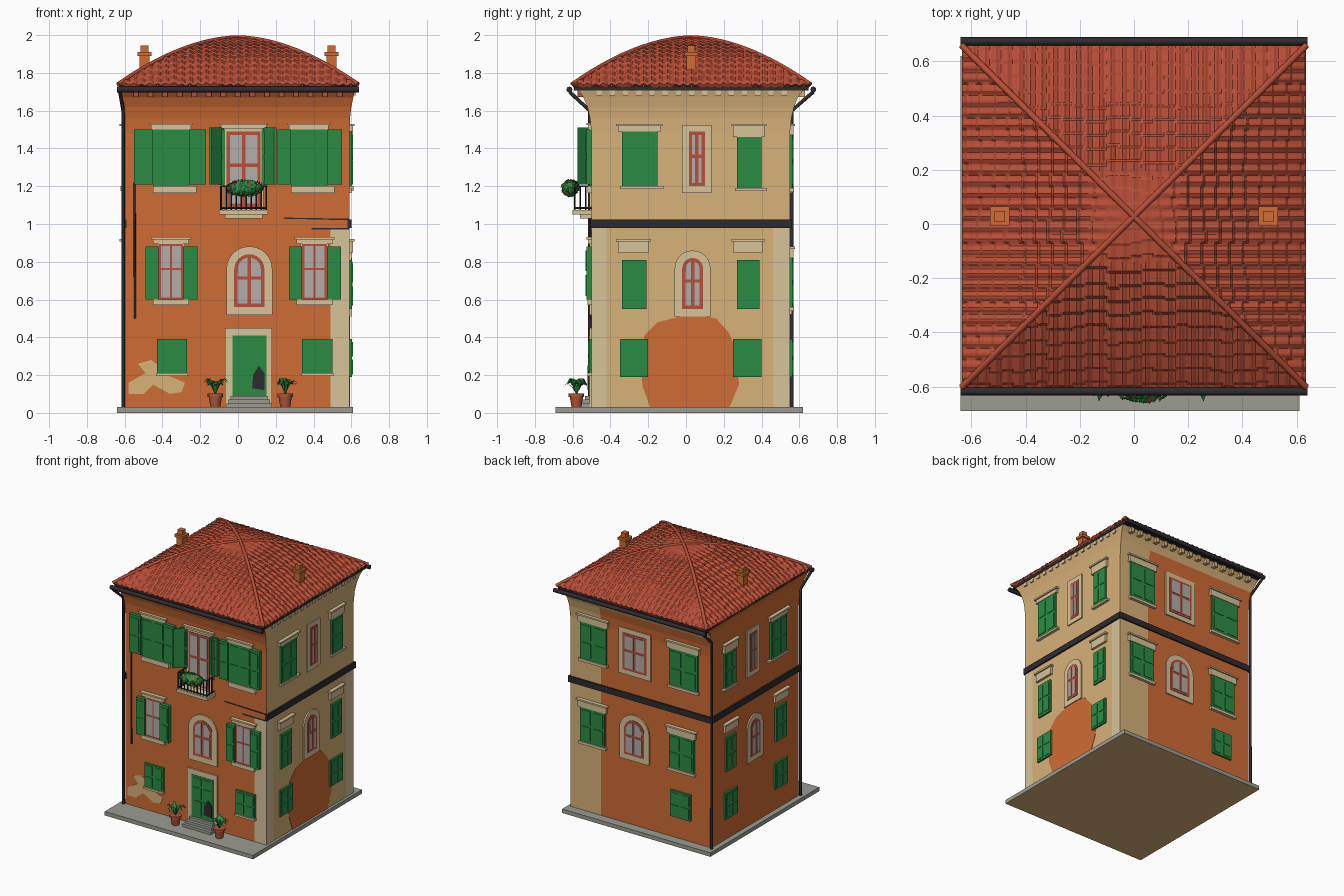
import bpy, bmesh, math, random
from mathutils import Vector

if "Cube" in bpy.data.objects:
    bpy.data.objects.remove(bpy.data.objects["Cube"])
random.seed(4)

def mat(name, hexa):
    m = bpy.data.materials.new(name)
    c = [int(hexa[i:i + 2], 16) / 255 for i in (0, 2, 4)]
    m.diffuse_color = [v / 12.92 if v < .04 else ((v + .055) / 1.055) ** 2.4 for v in c] + [1]
    m.use_nodes = True
    m.node_tree.nodes["Principled BSDF"].inputs["Base Color"].default_value = m.diffuse_color
    return m

ORANGE, BEIGE, CREAM = mat("orange plaster", "CF6C33"), mat("beige plaster", "D8B279"), mat("cream stone", "D9C49A")
ROOF, GREEN, DARK = mat("roof tile red", "B84E37"), mat("green paint", "2A8C44"), mat("dark iron", "2E2B2E")
STONE, PANE, RED = mat("grey stone", "9C9C94"), mat("pale glass", "B4ADA8"), mat("window frame red", "B8503A")
POT = mat("terracotta", "B0583A")

def finish(bm, name, *mats):
    bmesh.ops.recalc_face_normals(bm, faces=bm.faces)
    me = bpy.data.meshes.new(name)
    bm.to_mesh(me)
    ob = bpy.data.objects.new(name, me)
    bpy.context.collection.objects.link(ob)
    for m in mats:
        me.materials.append(m)
    return ob

def prism(name, m, pts, vec):
    bm = bmesh.new()
    a = [bm.verts.new(p) for p in pts]
    b = [bm.verts.new(Vector(p) + Vector(vec)) for p in pts]
    bm.faces.new(a), bm.faces.new(b)
    for i in range(len(a)):
        bm.faces.new((a[i - 1], a[i], b[i], b[i - 1]))
    return finish(bm, name, m)

def box(name, m, x0, x1, y0, y1, z0, z1):
    return prism(name, m, [(x0, y0, z0), (x1, y0, z0), (x1, y1, z0), (x0, y1, z0)], (0, 0, z1 - z0))

def tube(name, m, pts, r):
    cu = bpy.data.curves.new(name, 'CURVE')
    cu.dimensions, cu.bevel_depth, cu.bevel_resolution, cu.use_fill_caps = '3D', r, 2, True
    s = cu.splines.new('POLY')
    s.points.add(len(pts) - 1)
    for p, q in zip(s.points, pts):
        p.co = (*q, 1)
    ob = bpy.data.objects.new(name, cu)
    cu.materials.append(m)
    bpy.context.collection.objects.link(ob)

# Wall frames: u runs along the wall, d is the distance out of it
def at(side, u, d, z):
    return {'front': (u, -.5 - d, z), 'back': (u, .55 + d, z),
            'right': (.59 + d, u, z), 'left': (-.6 - d, u, z)}[side]

def plate(name, m, side, pts, d=.008, d0=-.01):
    vec = Vector(at(side, 0, d, 0)) - Vector(at(side, 0, d0, 0))
    return prism(f"{side}_{name}", m, [at(side, u, d0, z) for u, z in pts], vec)

def rect(u0, u1, z0, z1):
    return [(u0, z0), (u1, z0), (u1, z1), (u0, z1)]

def arch(u0, u1, z0, z1):
    r, c = (u1 - u0) / 2, (u0 + u1) / 2
    return [(u0, z0), (u1, z0)] + [(c + r * math.cos(a * math.pi / 12), z1 - r + r * math.sin(a * math.pi / 12)) for a in range(13)]

def shutter(side, u0, u1, z0, z1, d=.014, panels=2):
    plate("shutter", GREEN, side, rect(u0, u1, z0, z1), d)
    w = (u1 - u0) / panels
    for i in range(panels):
        for a, b in ((.07, .46), (.54, .93)):
            plate("shutter_panel", GREEN, side, rect(u0 + w * (i + .14), u0 + w * (i + .86),
                  z0 + (z1 - z0) * a, z0 + (z1 - z0) * b), d + .004)

def window(side, u0, u1, z0, z1, g=.012, border=.03, arched=False):
    shape = arch if arched else rect
    if border:
        plate("window_surround", CREAM, side, shape(u0 - border, u1 + border, z0 - border, z1 + border), .010)
    plate("window_frame", RED, side, shape(u0, u1, z0, z1), .013)
    c, zm = (u0 + u1) / 2, z0 + (z1 - z0) * .55
    for s in (-1, 1):
        e = u0 + g if s < 0 else u1 - g
        i = c + s * g / 2
        plate("pane", PANE, side, rect(min(e, i), max(e, i), z0 + g, zm - g / 2), .016)
        top = rect(min(e, i), max(e, i), zm + g / 2, z1 - g)
        if arched:
            full = arch(u0 + g, u1 - g, zm + g / 2, z1 - g)
            top = [p for p in full[:2] + full[3:-1] if (p[0] - i) * s > .001]
            top = [(i, zm + g / 2)] + top + [(i, z1 - g)] if s > 0 else [(i, z1 - g)] + top[1:] + [top[0], (i, zm + g / 2)]
        plate("pane", PANE, side, top, .016)

def lintel(side, u0, u1, z0, z1):
    plate("lintel", CREAM, side, rect(u0, u1, z0, z1), .018)
    plate("lintel_cap", CREAM, side, rect(u0 - .01, u1 + .01, z1 - .012, z1), .028)

def sill(side, u0, u1, z0, z1):
    plate("sill", CREAM, side, rect(u0, u1, z0, z1), .022)

# Ground slab with a tan underside
slab = box("ground_slab", STONE, -.64, .61, -.69, .62, 0, .03)
slab.data.materials.append(BEIGE)
for p in slab.data.polygons:
    p.material_index = int(p.normal.z < -.5)

# Walls: one loft flaring into a cove below the eaves
bm = bmesh.new()
plan = [(-.6, -.5), (.49, -.5), (.59, -.5), (.59, -.42), (.59, .46), (.59, .55), (.33, .55), (-.6, .55)]
rings = []
for z, fy, fx in [(.03, 0, 0), (.98, 0, 0), (1.48, 0, 0), (1.56, .008, .003), (1.62, .022, .01), (1.67, .042, .02), (1.715, .075, .032)]:
    rings.append([bm.verts.new((x + fx * (1 if x > .55 else -1 if x < -.55 else 0),
                                y + (-fy if y == -.5 else fy if y == .55 else 0), z)) for x, y in plan])
for k, (a, b) in enumerate(zip(rings, rings[1:])):
    for i in range(8):
        j = (i + 1) % 8
        f = bm.faces.new((a[i], a[j], b[j], b[i]))
        f.material_index = ((0, 2, 2, 1, 2, 1, 0, 0) if k == 0 else (0, 0, 1, 1, 1, 1, int(k > 3), 0))[i]
bm.faces.new(rings[0]), bm.faces.new(rings[-1])
finish(bm, "walls", ORANGE, BEIGE, CREAM)

# Dark string course on three sides, short crack lines on the front
for s, a, b in (('right', -.505, .56), ('back', -.61, .6), ('left', -.505, .56)):
    plate("string_course", DARK, s, rect(a, b, .98, 1.025), .012)
plate("crack", DARK, 'front', [(.24, 1.028), (.59, 1.02), (.59, 1.028), (.24, 1.034)], .004)
plate("crack_low", DARK, 'front', rect(.39, .59, .972, .978), .004)

# Plaster patches
plate("plaster_patch", BEIGE, 'front', [(-.58, .1), (-.5, .1), (-.45, .15), (-.36, .1), (-.3, .11), (-.28, .16), (-.35, .19),
      (-.39, .2), (-.42, .25), (-.46, .28), (-.53, .26), (-.49, .21), (-.58, .16)], .003)
plate("render_patch", ORANGE, 'right', [(-.19, .03), (.23, .03), (.28, .15), (.27, .32), (.23, .42), (.16, .5), (.08, .515),
      (-.03, .51), (-.15, .48), (-.22, .41), (-.24, .28), (-.23, .14)], .003)

# Front top floor: wide shutters, lintels, sills
for u, m0, m1, e in ((-.55, -.45, -.26, -.17), (.21, .28, .47, .55)):
    shutter('front', m0, m1, 1.2, 1.5)
    shutter('front', u, m0, 1.21, 1.5, .028, 1)
    shutter('front', m1, e, 1.21, 1.5, .028, 1)
    lintel('front', m0 - .01, m1 + .01, 1.5, 1.535)
    sill('front', m0, m1 + .04, 1.165, 1.2)

# Balcony door with swung-out shutters
window('front', -.06, .12, 1.09, 1.49, .018, .015)
lintel('front', -.09, .15, 1.505, 1.535)
for h, e in ((-.07, -.14), (.125, .19)):
    t = .014 if h > 0 else -.014
    prism("balcony_shutter", GREEN, [at('front', u, d, 1.21) for u, d in ((h, 0), (e, .075), (e + t, .075), (h + t, 0))], (0, 0, .3))
    w = -.06 if h < 0 else .06
    shutter('front', min(h, h + w), max(h, h + w), 1.21, 1.5, .015, 1)

# Balcony slab, railing and flowers
box("balcony_slab", CREAM, -.1, .16, -.6, -.49, 1.05, 1.075)
box("balcony_bracket", CREAM, -.07, .13, -.56, -.49, 1.03, 1.05)
loop = [(-.09, -.5), (-.09, -.59), (.15, -.59), (.15, -.5)]
for z in (1.085, 1.2):
    tube("balcony_rail", DARK, [(x, y, z) for x, y in loop], .005)
bars = [(-.09 + .24 * i / 9, -.59) for i in range(10)] + [(x, y) for x in (-.09, .15) for y in (-.56, -.53)]
for x, y in bars:
    tube("balcony_bar", DARK, [(x, y, 1.075), (x, y, 1.2)], .004)
bm = bmesh.new()
for i in range(260):
    th, ph = random.uniform(0, 6.283), math.acos(random.uniform(-1, 1))
    n = Vector((math.sin(ph) * math.cos(th), math.sin(ph) * math.sin(th), math.cos(ph)))
    c = Vector((.035 + .095 * n.x, -.612 + .042 * n.y, 1.19 + .04 * n.z))
    t = n.orthogonal().normalized() * random.uniform(.008, .017)
    s = n.cross(t) * .6
    f = bm.faces.new([bm.verts.new(c + v) for v in (t + n * .008, s, -t, -s)])
    f.material_index = int(random.random() < .2)
finish(bm, "balcony_flowers", GREEN, ROOF)
bm = bmesh.new()
bmesh.ops.create_icosphere(bm, subdivisions=2, radius=1)
for v in bm.verts:
    v.co = (.035 + .09 * v.co.x, -.61 + .038 * v.co.y, 1.19 + .037 * v.co.z)
finish(bm, "balcony_foliage", GREEN)

# Front middle floor
for u in (-.42, .34):
    window('front', u, u + .13, .6, .895, .012, .01)
    shutter('front', u - .07, u, .6, .88, .028, 1)
    shutter('front', u + .13, u + .205, .6, .88, .028, 1)
    lintel('front', u - .03, u + .16, .895, .93)
    sill('front', u - .03, u + .16, .57, .6)
window('front', -.02, .14, .56, .84, .018, .042, True)

# Front ground floor: door, steps, small shutters
plate("door_surround", CREAM, 'front', rect(-.07, .18, .03, .45), .012)
plate("door", GREEN, 'front', rect(-.03, .15, .09, .41), .015)
for u in (-.015, .068):
    for a, b in ((.11, .22), (.24, .32), (.34, .395)):
        plate("door_panel", GREEN, 'front', rect(u, u + .067, a, b), .019)
plate("door_dark_patch", DARK, 'front', [(.075, .13), (.14, .12), (.14, .21), (.11, .25), (.08, .2)], .021)
for i in range(3):
    box("door_step", STONE, -.06 + .01 * i, .18 - .01 * i, -.585 + .025 * i, -.49, .03 + .02 * i, .05 + .02 * i)
for u in (-.43, .34):
    shutter('front', u, u + .16, .21, .39)
    sill('front', u - .005, u + .165, .195, .21)

# Side walls share one layout
for s in ('right', 'left'):
    for a, b, z0, z1 in ((-.34, -.15, 1.2, 1.49), (.27, .4, 1.19, 1.46), (-.34, -.21, .55, .81), (.27, .39, .55, .81),
                         (-.35, -.2, .19, .39), (.25, .4, .19, .39)):
        shutter(s, a, b, z0, z1)
        if z0 > .5:
            lintel(s, a - .02, b + .015, z1 + (.04 if z0 < 1 else 0), .92 if z0 < 1 else 1.53)
        if z0 > 1:
            sill(s, a - .01, b + .03, z0 - .015, z0)
    window(s, .015, .1, 1.2, 1.49, .018, .035)
    window(s, -.02, .09, .55, .82, .018, .04, True)

# Back wall
for a, b, z0, z1 in ((.28, .5, 1.19, 1.47), (-.49, -.25, 1.19, 1.47), (.29, .5, .56, .82), (-.46, -.25, .56, .82), (-.43, -.26, .19, .39)):
    shutter('back', a, b, z0, z1)
    if z0 > .5:
        lintel('back', a - .015, b + .015, z1, z1 + .06)
        sill('back', a - .01, b + .01, z0 - .02, z0)
window('back', -.06, .14, 1.2, 1.48, .018, .035)
window('back', -.04, .13, .56, .83, .018, .04, True)

# Convex tiled roof: height falls with distance from the apex, plus tile ripples and rows
HX, HY, CY, N = .635, .63, .028, 150
jit = [random.uniform(0, .35) for _ in range(60)]
def roof_z(a, b):
    m, t = max(abs(a), abs(b)), (b if abs(a) > abs(b) else a) * .64
    tile = .005 * math.cos(t * 6.283 / .043) + .009 * ((m * 12 + jit[int((t + .66) / .043)]) % 1 - .5)
    return 1.742 + .247 * (1 - m ** 1.8) + tile * min(1, m * 3)
bm = bmesh.new()
g = [[bm.verts.new((HX * (2 * i / N - 1), CY + HY * (2 * j / N - 1), roof_z(2 * i / N - 1, 2 * j / N - 1)))
      for j in range(N + 1)] for i in range(N + 1)]
for i in range(N):
    for j in range(N):
        bm.faces.new((g[i][j], g[i + 1][j], g[i + 1][j + 1], g[i][j + 1]))
roof = finish(bm, "tiled_roof", ROOF)
if roof.data.polygons[0].normal.z < 0:
    roof.data.flip_normals()
sol = roof.modifiers.new("thickness", 'SOLIDIFY')
sol.thickness, sol.offset = .014, -1
for sx in (-1, 1):
    for sy in (-1, 1):
        tube("hip_ridge", ROOF, [(sx * HX * k / 12, CY + sy * HY * k / 12, 1.744 + .247 * (1 - (k / 12) ** 1.8) - .004) for k in range(13)], .012)

# Eaves board, gutters and downpipes
box("eaves_board", DARK, -.625, .625, CY - .62, CY + .62, 1.708, 1.732)
for y in (-.617, .674):
    tube("gutter", DARK, [(-.64, y, 1.712), (.64, y, 1.712)], .016)
for y, g_y in ((-.51, -.617), (.56, .674)):
    tube("downpipe", DARK, [(-.625, g_y, 1.7), (-.608, y, 1.6), (-.608, y, .03)], .010)
tube("front_cable", DARK, [(-.548, -.504, 1.22), (-.545, -.504, .5)], .006)

# Rafter ends under the eaves
for i in range(15):
    x = -.54 + .077 * i
    for y in (-.57, .59):
        box("rafter_end", RED if y < 0 else BEIGE, x - .014, x + .014, y - .005, y + .04, 1.672, 1.71)
    y = -.46 + .07 * i
    box("rafter_end", CREAM, .58, .622, y - .014, y + .014, 1.68, 1.71)

# Chimneys
for x in (-.495, .495):
    box("chimney", ORANGE, x - .026, x + .026, .002, .054, 1.78, 1.91)
    box("chimney_cap", ORANGE, x - .036, x + .036, -.008, .064, 1.89, 1.91)
    box("chimney_top", ORANGE, x - .02, x + .02, .008, .048, 1.91, 1.945)

# Potted plants by the door
for x in (-.12, .25):
    for r1, r2, z0, z1 in ((.026, .036, .03, .09), (.041, .041, .085, .102)):
        bm = bmesh.new()
        bmesh.ops.create_cone(bm, cap_ends=True, segments=16, radius1=r1, radius2=r2, depth=z1 - z0)
        finish(bm, "flower_pot", POT).location = (x, -.58, (z0 + z1) / 2)
    bm = bmesh.new()
    for k in range(18):
        a, L, h = k * 2.4, random.uniform(.04, .075), random.uniform(.05, .085)
        o, w = Vector((math.cos(a), math.sin(a), 0)), Vector((-math.sin(a), math.cos(a), 0))
        row = []
        for t, wd in ((0, .004), (.35, .010), (.7, .010), (1, .001)):
            c = Vector((x, -.58, .1)) + o * L * t + Vector((0, 0, h * math.sin(t * 2.3)))
            row.append((bm.verts.new(c - w * wd), bm.verts.new(c + w * wd)))
        for p, q in zip(row, row[1:]):
            bm.faces.new((p[0], p[1], q[1], q[0]))
    finish(bm, "pot_plant", GREEN)
